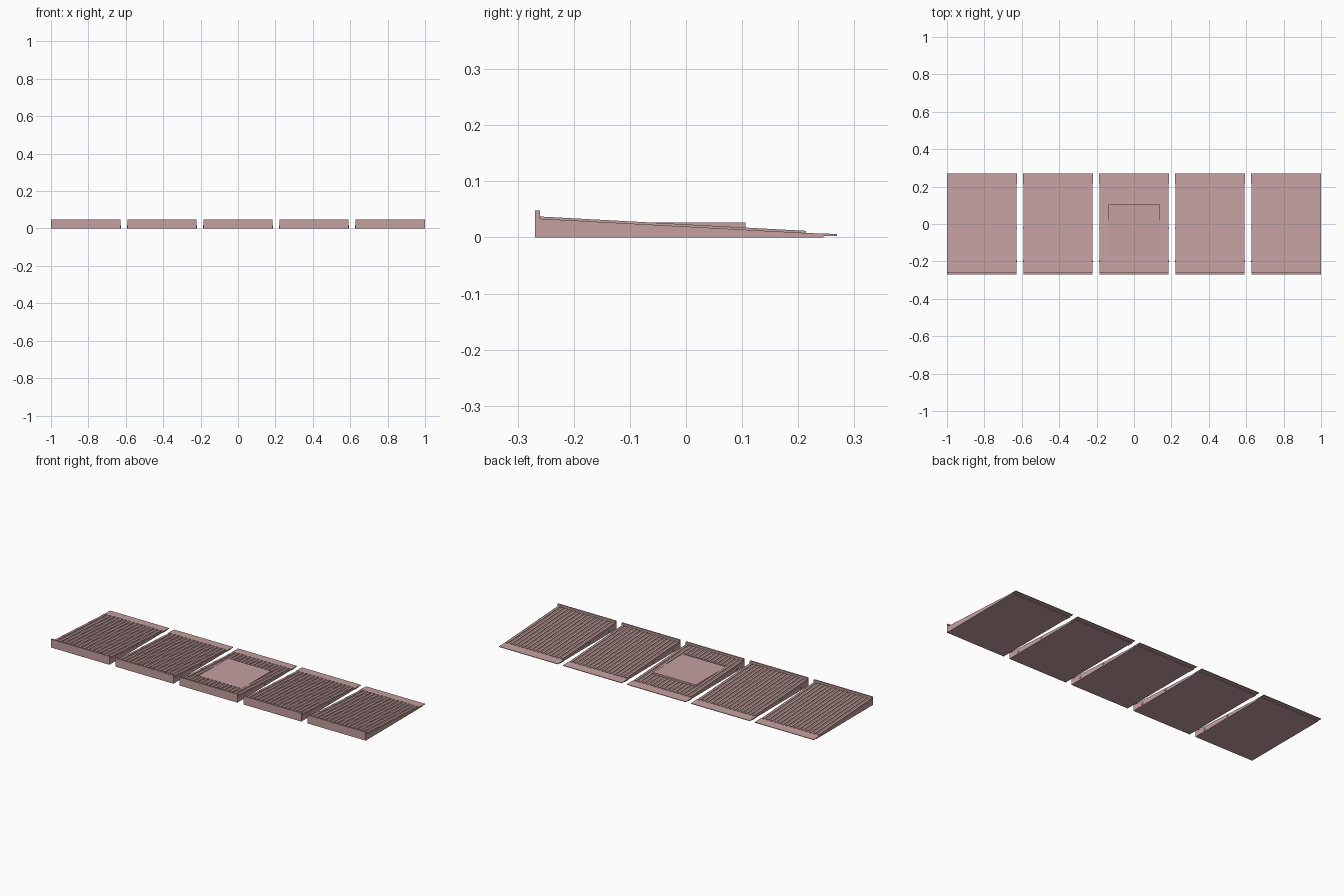
import bpy, bmesh

if "Cube" in bpy.data.objects:
    bpy.data.objects.remove(bpy.data.objects["Cube"])

mat = bpy.data.materials.new("dusty pink")
mat.diffuse_color = (0.56, 0.35, 0.35, 1)
mat.use_nodes = True
mat.node_tree.nodes["Principled BSDF"].inputs["Base Color"].default_value = mat.diffuse_color

W, PITCH = 0.3745, 0.40637      # panel width and spacing
Y0, LIP, RIB_END, Y1 = -0.269, -0.26, 0.214, 0.269
PX, PY0, PY1, PZ = 0.137, -0.167, 0.106, 0.0265   # flat pad on the middle panel
INSET = 0.003
RIBS = 15


def floor_z(y):
    return 0.0335 + (y - LIP) * (0.008 - 0.0335) / (RIB_END - LIP)


def extrude(bm, profile, x0, x1):
    """Extrude a (y, z) outline between two x positions."""
    a = [bm.verts.new((x0, y, z)) for y, z in profile]
    b = [bm.verts.new((x1, y, z)) for y, z in profile]
    n = len(profile)
    faces = [bm.faces.new(a), bm.faces.new(b[::-1])]
    for i in range(n):
        j = (i + 1) % n
        faces.append(bm.faces.new((a[j], a[i], b[i], b[j])))
    bmesh.ops.recalc_face_normals(bm, faces=faces)


def finish(bm, name):
    me = bpy.data.meshes.new(name)
    bm.to_mesh(me)
    bm.free()
    me.materials.append(mat)
    ob = bpy.data.objects.new(name, me)
    bpy.context.collection.objects.link(ob)


for k in range(5):
    cx = (k - 2) * PITCH
    left, right = cx - W / 2, cx + W / 2
    bl = left + (INSET if k > 0 else 0)       # inner sides sit slightly back
    br = right - (INSET if k < 4 else 0)
    middle = k == 2

    # wedge body with front lip
    front = [(Y0, 0), (Y0, 0.048), (LIP, 0.048), (LIP, floor_z(LIP))]
    back = [(RIB_END, floor_z(RIB_END)), (RIB_END, 0)]
    pad = [(PY0, floor_z(PY0)), (PY0, PZ), (PY1, PZ), (PY1, floor_z(PY1))]
    bm = bmesh.new()
    if middle:
        extrude(bm, front + back, bl, cx - PX)
        extrude(bm, front + pad + back, cx - PX, cx + PX)
        extrude(bm, front + back, cx + PX, br)
    else:
        extrude(bm, front + back, bl, br)
    finish(bm, f"panel_body_{k}")

    # plain back strip with a step underneath
    bm = bmesh.new()
    extrude(bm, [(RIB_END, 0), (RIB_END, 0.008), (Y1, 0.0062), (Y1, 0.003),
                 (0.245, 0.003), (0.245, 0)], left, right)
    finish(bm, f"back_strip_{k}")

    # raised ribs running down the slope
    bm = bmesh.new()
    step = (br - bl) / RIBS
    for i in range(RIBS):
        x = bl + (i + 0.5) * step
        h = step * 0.27
        under_pad = middle and abs(x - cx) < PX
        spans = [(LIP, PY0), (PY1, RIB_END)] if under_pad else [(LIP, RIB_END)]
        for a, b in spans:
            extrude(bm, [(a, floor_z(a) - 0.001), (a, floor_z(a) + 0.0038),
                         (b, floor_z(b) + 0.0038), (b, floor_z(b) - 0.001)], x - h, x + h)
    finish(bm, f"ribs_{k}")

    # small locating pins on the inner sides
    bm = bmesh.new()
    for on, x0, x1 in ((k > 0, left, bl), (k < 4, br, right)):
        if on:
            for y in (-0.2, -0.02):
                extrude(bm, [(y - 0.004, 0.008), (y + 0.004, 0.008),
                             (y + 0.004, 0.017), (y - 0.004, 0.017)], x0, x1)
    finish(bm, f"side_pins_{k}")
